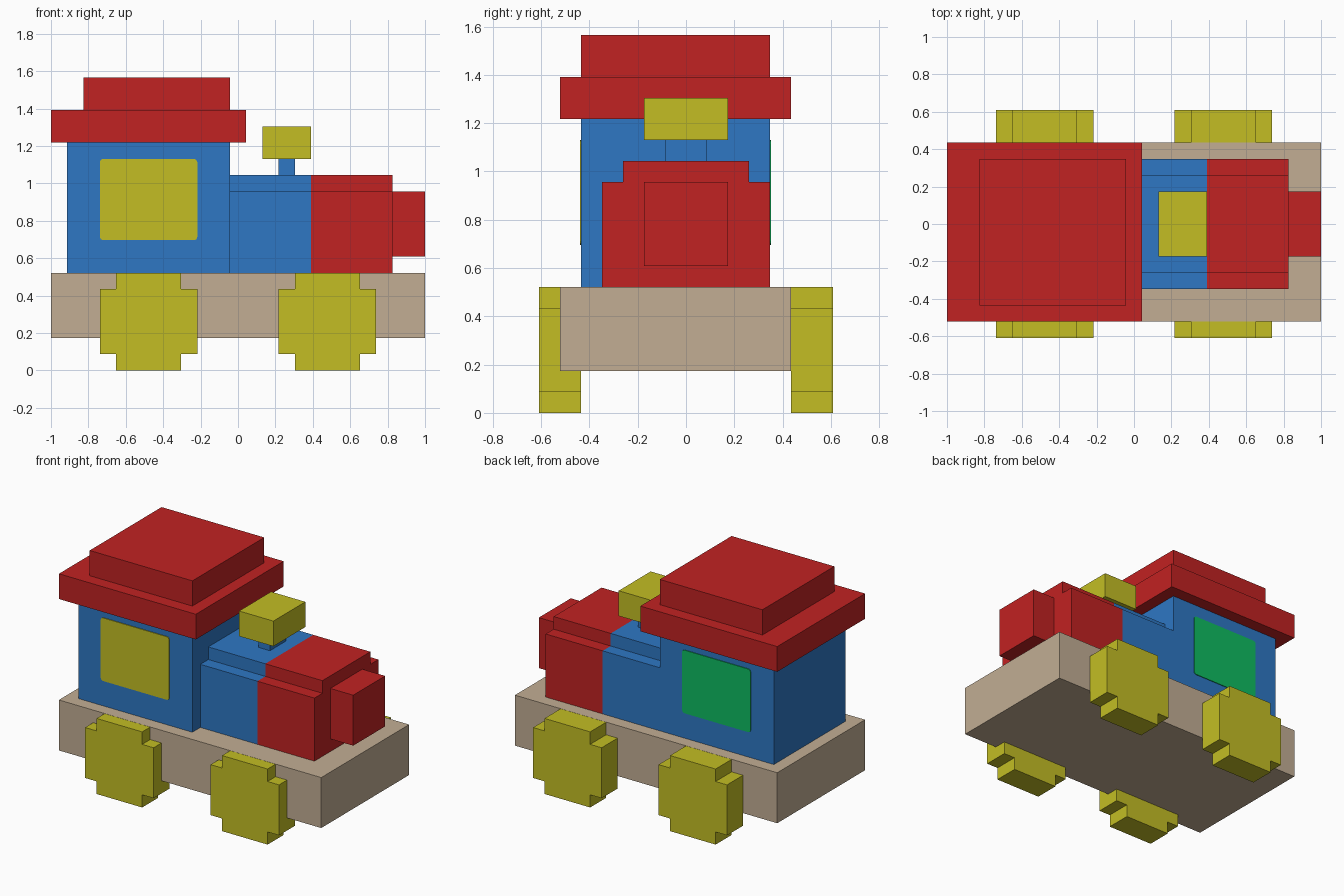
import bpy
import bmesh
import math

cube = bpy.data.objects.get("Cube")
if cube:
    bpy.data.objects.remove(cube, do_unlink=True)

U = 2 / 23  # block size: every part sits on this grid


def material(name, rgb):
    lin = [((c / 255 + 0.055) / 1.055) ** 2.4 if c > 10 else c / 255 / 12.92 for c in rgb]
    m = bpy.data.materials.new(name)
    m.use_nodes = True
    m.diffuse_color = (*lin, 1)
    bsdf = m.node_tree.nodes["Principled BSDF"]
    bsdf.inputs["Base Color"].default_value = (*lin, 1)
    bsdf.inputs["Roughness"].default_value = 0.8
    return m


RED = material("red", (193, 34, 34))
BLUE = material("blue", (46, 119, 196))
YELLOW = material("yellow", (195, 190, 36))
TAN = material("tan", (194, 174, 148))
GREEN = material("green", (14, 188, 97))


def prism(name, mat, profile, axis, lo, hi):
    """Extrude a 2D profile along x (profile is y, z) or y (profile is x, z)."""
    def place(a, b, d):
        return (d * U, a * U, b * U) if axis == "x" else (a * U, d * U, b * U)
    bm = bmesh.new()
    face = bm.faces.new([bm.verts.new(place(a, b, lo)) for a, b in profile])
    ext = bmesh.ops.extrude_face_region(bm, geom=[face])
    for v in ext["geom"]:
        if isinstance(v, bmesh.types.BMVert):
            v.co["xyz".index(axis)] = hi * U
    bmesh.ops.recalc_face_normals(bm, faces=bm.faces)
    mesh = bpy.data.meshes.new(name)
    bm.to_mesh(mesh)
    bm.free()
    mesh.materials.append(mat)
    obj = bpy.data.objects.new(name, mesh)
    bpy.context.collection.objects.link(obj)
    return obj


def box(name, mat, x, y, z):
    return prism(name, mat, [(x[0], z[0]), (x[1], z[0]), (x[1], z[1]), (x[0], z[1])], "y", *y)


# Chassis
box("chassis", TAN, (-11.5, 11.5), (-6, 5), (2, 6))

# Wheels: stepped block outline; tops kept a hair under the chassis deck
for end, cx in (("rear", -5.5), ("front", 5.5)):
    quarter = [(2, 3), (2, 2), (3, 2)]
    upper = [(-a, b) for a, b in quarter] [::-1] + quarter
    lower = [(-a, -b) for a, b in upper]
    outline = [(cx + a, min(3 + b, 5.99)) for a, b in upper + lower]
    prism(end + "_wheel_right", YELLOW, outline, "y", -7, -5)
    prism(end + "_wheel_left", YELLOW, outline, "y", 5, 7)

# Cab and two-step roof
box("cab", BLUE, (-10.5, -0.5), (-5, 4), (6, 14))
box("roof_brim", RED, (-11.5, 0.5), (-6, 5), (14, 16))
box("roof_top", RED, (-9.5, -0.5), (-5, 4), (16, 18))

# Side windows: thin plates with slightly rounded corners
r = 0.2
window = []
for sx, sz, start in ((1, 1, 0), (-1, 1, 90), (-1, -1, 180), (1, -1, 270)):
    for step in (0, 45, 90):
        t = math.radians(start + step)
        window.append((-5.5 + sx * (3 - r) * 0.87 + r * math.cos(t) + sx * 0.364,
                       10.5 + sz * (2.5 - r) + r * math.sin(t)))
prism("window_right", YELLOW, window, "y", -5.06, -5)
prism("window_left", GREEN, window, "y", 4, 4.06)

# Stepped boiler: blue rear half, red front half
boiler = [(-4, 6), (4, 6), (4, 11), (3, 11), (3, 12), (-3, 12), (-3, 11), (-4, 11)]
prism("boiler_rear", BLUE, boiler, "x", -0.5, 4.5)
prism("boiler_front", RED, boiler, "x", 4.5, 9.5)
box("nose", RED, (9.5, 11.5), (-2, 2), (7, 11))

# Chimney
box("chimney_stem", BLUE, (2.5, 3.5), (-1, 1), (12, 13))
box("chimney_cap", YELLOW, (1.5, 4.5), (-2, 2), (13, 15))
